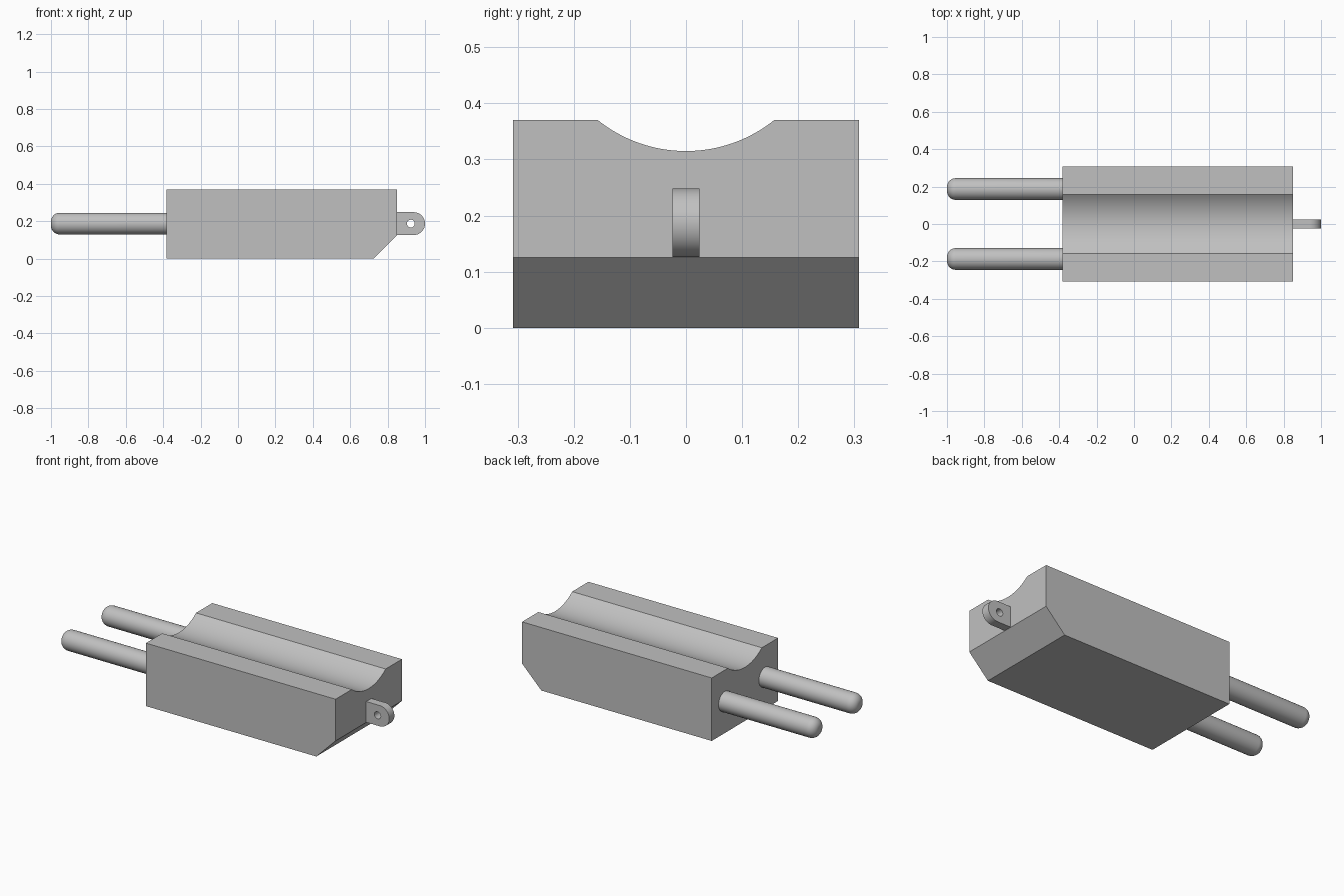
import bpy, bmesh, math
from mathutils import Vector

cube = bpy.data.objects.get("Cube")
if cube:
    bpy.data.objects.remove(cube, do_unlink=True)

GREY = (0.53, 0.53, 0.53, 1)
mat = bpy.data.materials.new("plain grey")
mat.use_nodes = True
mat.diffuse_color = GREY
mat.node_tree.nodes["Principled BSDF"].inputs["Base Color"].default_value = GREY


def arc(cx, cy, r, start, end, steps):
    """Points on an arc, angles in degrees."""
    angles = [math.radians(start + (end - start) * i / steps) for i in range(steps + 1)]
    return [(cx + r * math.cos(a), cy + r * math.sin(a)) for a in angles]


def finish(name, bm):
    """Turn a bmesh into a shaded, coloured object."""
    bmesh.ops.remove_doubles(bm, verts=bm.verts, dist=1e-5)
    bmesh.ops.recalc_face_normals(bm, faces=bm.faces)
    mesh = bpy.data.meshes.new(name)
    bm.to_mesh(mesh)
    bm.free()
    mesh.materials.append(mat)
    obj = bpy.data.objects.new(name, mesh)
    bpy.context.collection.objects.link(obj)
    bpy.ops.object.select_all(action="DESELECT")
    obj.select_set(True)
    bpy.context.view_layer.objects.active = obj
    bpy.ops.object.shade_smooth_by_angle(angle=math.radians(25))
    return obj


X0, X1, HALF_W, TOP, MID = -0.383, 0.85, 0.308, 0.37, 0.187

# Body: grooved cross-section swept along x, then the lower end edge bevelled
groove_r, groove_z = 0.2516, 0.5666
span = math.degrees(math.asin(0.157 / groove_r))
section = [(-HALF_W, TOP), (-HALF_W, 0), (HALF_W, 0), (HALF_W, TOP)]
section += arc(0, groove_z, groove_r, -90 + span, -90 - span, 32)
bm = bmesh.new()
end = bm.faces.new([bm.verts.new((X0, y, z)) for y, z in section])
swept = bmesh.ops.extrude_face_region(bm, geom=[end], use_keep_orig=True)
bmesh.ops.translate(bm, vec=(X1 - X0, 0, 0),
                    verts=[v for v in swept["geom"] if isinstance(v, bmesh.types.BMVert)])
cut = bmesh.ops.bisect_plane(bm, geom=bm.verts[:] + bm.edges[:] + bm.faces[:],
                             plane_co=(X1, 0, 0.125), plane_no=Vector((1, 0, -1)).normalized(),
                             clear_outer=True)
bmesh.ops.holes_fill(bm, edges=[e for e in bm.edges if e.is_boundary])
finish("body", bm)

# Pins: rounded rods revolved about their own axes
PIN_R, FILLET = 0.058, 0.047
profile = [(-1, 0)] + arc(-1 + FILLET, PIN_R - FILLET, FILLET, 180, 90, 10)
profile += [(X0, PIN_R), (X0, 0)]
for name, y in (("front_pin", -MID), ("back_pin", MID)):
    bm = bmesh.new()
    verts = [bm.verts.new((x, y + r, MID)) for x, r in profile]
    edges = [bm.edges.new(pair) for pair in zip(verts, verts[1:])]
    bmesh.ops.spin(bm, geom=verts + edges, cent=(0, y, MID), axis=(1, 0, 0),
                   angle=math.tau, steps=48, use_merge=True)
    finish(name, bm)

# Lug: rounded tab with a round hole through it
LUG_R, LUG_HALF_T = 0.061, 0.024
outer = [(X1, MID + LUG_R), (X1, MID - LUG_R)] + arc(1 - LUG_R, MID, LUG_R, -90, 90, 32)
hole = arc(0.924, MID, 0.021, 0, 360, 32)[:-1]
bm = bmesh.new()
loops = []
for points in (outer, hole):
    vs = [bm.verts.new((x, -LUG_HALF_T, z)) for x, z in points]
    loops += [bm.edges.new((v, vs[(i + 1) % len(vs)])) for i, v in enumerate(vs)]
bmesh.ops.triangle_fill(bm, edges=loops, use_beauty=True, normal=(0, -1, 0))
swept = bmesh.ops.extrude_face_region(bm, geom=bm.faces[:], use_keep_orig=True)
bmesh.ops.translate(bm, vec=(0, 2 * LUG_HALF_T, 0),
                    verts=[v for v in swept["geom"] if isinstance(v, bmesh.types.BMVert)])
finish("lug", bm)
